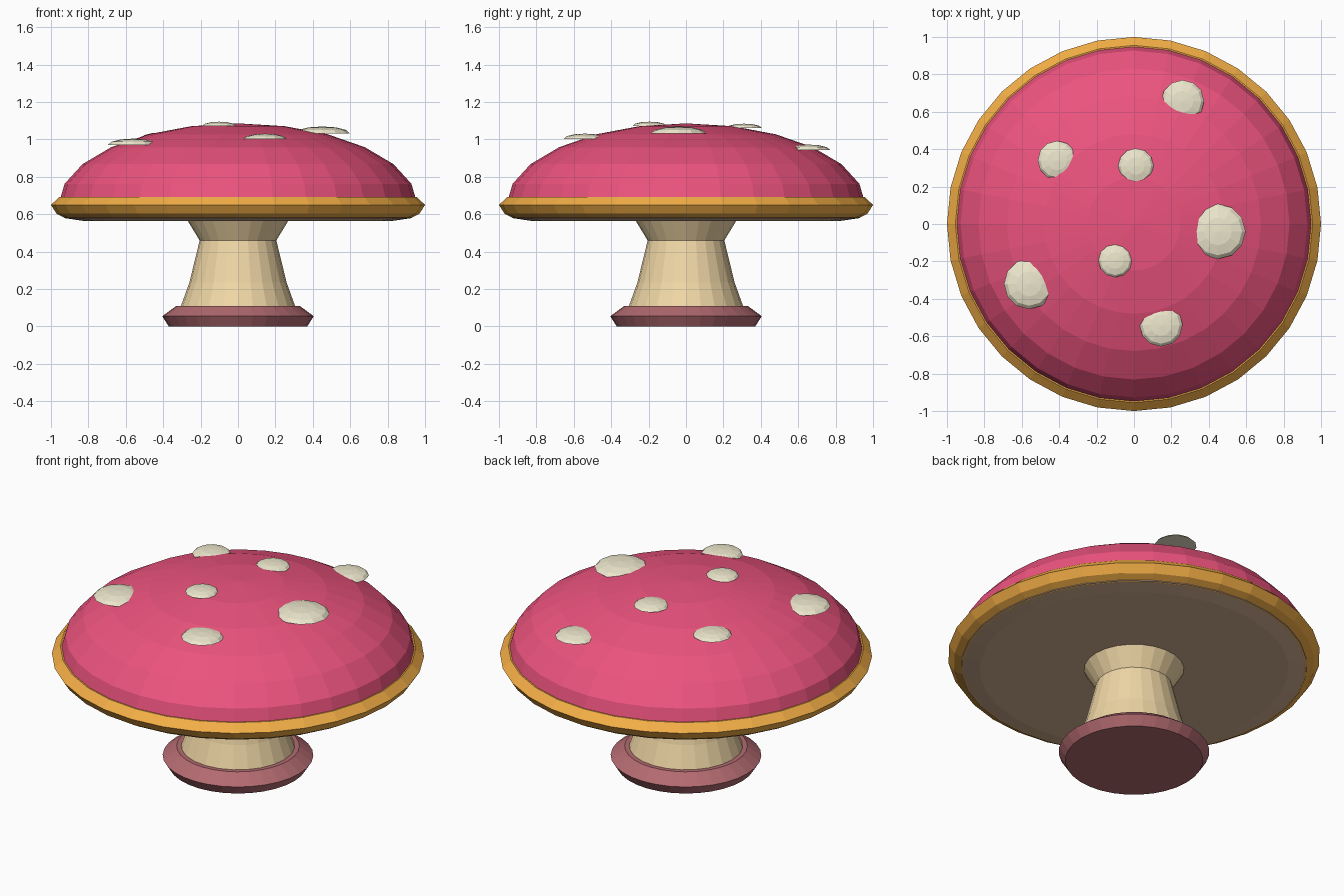
import bpy, bmesh
from math import sin, cos, pi, radians, sqrt

if "Cube" in bpy.data.objects:
    bpy.data.objects.remove(bpy.data.objects["Cube"])


def material(name, rgb):
    lin = [((c / 255 + 0.055) / 1.055) ** 2.4 for c in rgb]
    m = bpy.data.materials.new(name)
    m.diffuse_color = (*lin, 1)
    m.use_nodes = True
    m.node_tree.nodes["Principled BSDF"].inputs["Base Color"].default_value = m.diffuse_color
    return m


def lathe(name, profile, sides, mat, loc=(0, 0, 0)):
    """Revolve an (r, z) profile, listed bottom to top; r = 0 makes a pole."""
    bm = bmesh.new()
    rings = []
    for r, z in profile:
        if r == 0:
            rings.append([bm.verts.new((0, 0, z))] * sides)
        else:
            rings.append([bm.verts.new((r * cos(2 * pi * i / sides), r * sin(2 * pi * i / sides), z))
                          for i in range(sides)])
    for a, b in zip(rings, rings[1:]):
        for i in range(sides):
            j = (i + 1) % sides
            bm.faces.new(list(dict.fromkeys((a[i], a[j], b[j], b[i]))))
    for ring, flip in ((rings[0], True), (rings[-1], False)):
        if ring[0] is not ring[1]:
            bm.faces.new(ring[::-1] if flip else ring)
    bmesh.ops.recalc_face_normals(bm, faces=bm.faces)
    me = bpy.data.meshes.new(name)
    bm.to_mesh(me)
    bm.free()
    me.materials.append(mat)
    ob = bpy.data.objects.new(name, me)
    ob.location = loc
    bpy.context.collection.objects.link(ob)
    return ob


pink = material("cap_pink", (236, 83, 126))
gold = material("rim_gold", (243, 174, 70))
cream = material("stem_cream", (240, 215, 166))
rose = material("base_rose", (178, 106, 112))
brown = material("gill_brown", (215, 180, 150))
ivory = material("spot_ivory", (238, 232, 205))

CAP_R, CAP_H, CAP_Z = 0.96, 0.436, 0.65


def dome(radius, height, z, steps):
    pts = [(radius * cos(radians(90 * k / steps)), z + height * sin(radians(90 * k / steps)))
           for k in range(steps)]
    return pts + [(0, z + height)]


# base and stem
lathe("base", [(0.37, 0), (0.405, 0.055), (0.33, 0.11)], 32, rose)
lathe("stem", [(0.31, 0.06), (0.305, 0.11), (0.26, 0.235), (0.205, 0.46), (0.275, 0.575)], 24, cream)

# underside, rim and domed cap
lathe("gills", [(0.83, 0.565), (0.93, 0.58), (0.94, 0.63)], 32, brown)
lathe("rim", [(0.92, 0.578), (0.97, 0.603), (1.0, 0.65), (0.955, 0.693)], 32, gold)
lathe("cap", dome(CAP_R, CAP_H, CAP_Z, 6), 32, pink)

# flat-bottomed spots resting level on the cap: x, y, radius
spots = [(0.45, -0.04, 0.147), (-0.56, -0.32, 0.135), (-0.41, 0.34, 0.105), (0.01, 0.31, 0.095),
         (0.26, 0.655, 0.115), (0.145, -0.54, 0.115), (-0.1, -0.195, 0.09)]
for n, (x, y, r) in enumerate(spots, 1):
    z = CAP_Z + CAP_H * sqrt(1 - (x * x + y * y) / CAP_R ** 2)
    lathe(f"spot_{n}", dome(r, 0.25 * r, 0, 3), 12, ivory, (x, y, z - 0.002))
